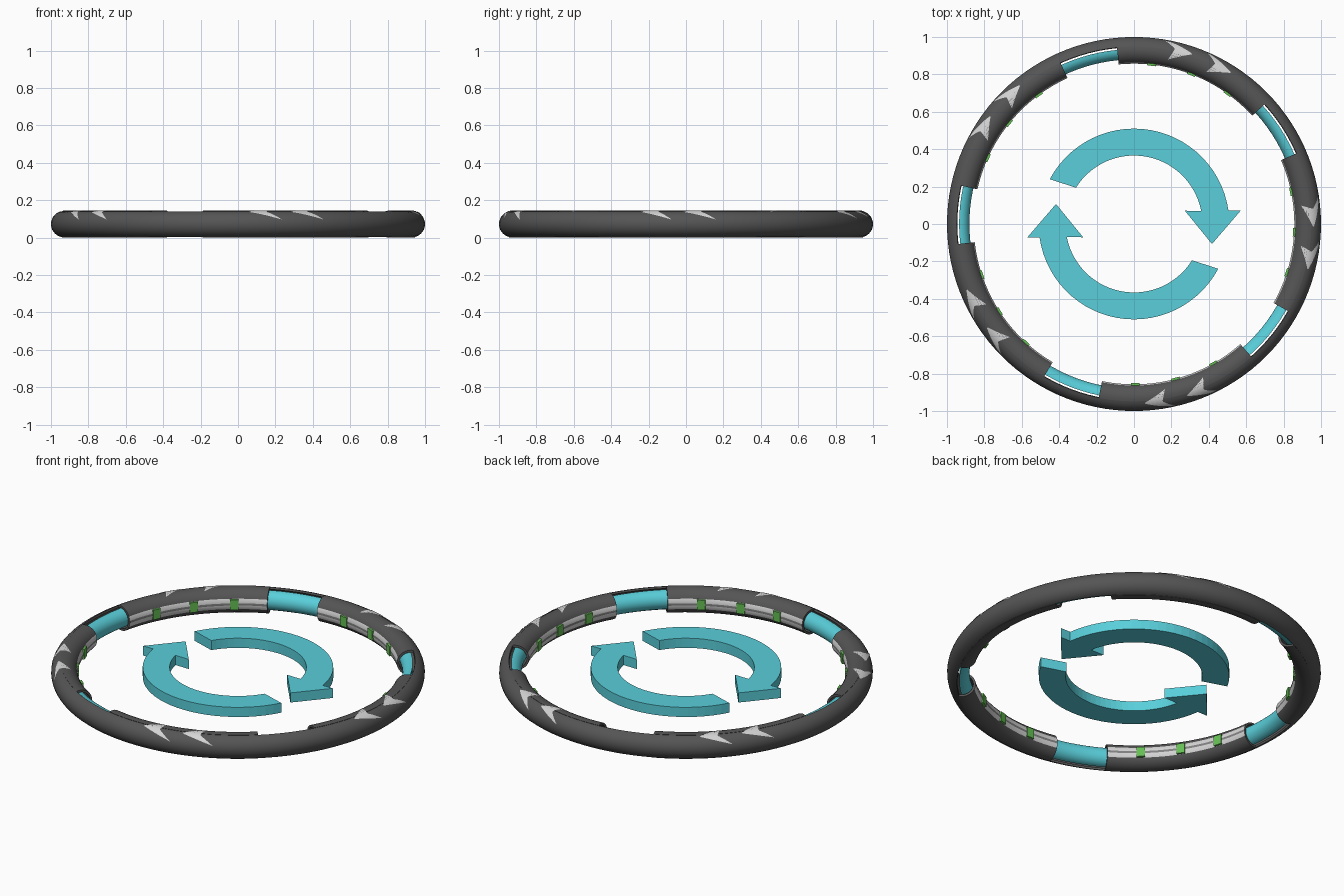
import bpy, bmesh, math
from math import sin, cos, radians, pi

if "Cube" in bpy.data.objects:
    bpy.data.objects.remove(bpy.data.objects["Cube"])

R, ZC = 0.9295, 0.0725          # tube centre line radius and height
SECTORS = [69 - 72 * k for k in range(5)]   # sector centre angles


def material(name, col):
    m = bpy.data.materials.new(name)
    m.diffuse_color = (*col, 1)
    m.use_nodes = True
    m.node_tree.nodes["Principled BSDF"].inputs["Base Color"].default_value = m.diffuse_color
    return m


DARK = material("dark_grey", (0.09, 0.09, 0.09))
LIGHT = material("light_grey", (0.66, 0.66, 0.66))
MID = material("mid_grey", (0.22, 0.22, 0.22))
CYAN = material("cyan", (0.10, 0.62, 0.70))
GREEN = material("green", (0.13, 0.52, 0.09))


def finish(name, bm, mats, smooth=False):
    bmesh.ops.recalc_face_normals(bm, faces=bm.faces)
    me = bpy.data.meshes.new(name)
    bm.to_mesh(me)
    bm.free()
    ob = bpy.data.objects.new(name, me)
    bpy.context.collection.objects.link(ob)
    for m in mats:
        me.materials.append(m)
    if smooth:
        bpy.context.view_layer.objects.active = ob
        ob.select_set(True)
        bpy.ops.object.shade_smooth_by_angle(angle=radians(35))
        ob.select_set(False)
    return ob


def arc(rad, a0, a1, n, centre=R):
    """Cross-section arc; 0 deg points outward, 90 up."""
    return [(centre + rad * cos(radians(a0 + (a1 - a0) * i / n)),
             ZC + rad * sin(radians(a0 + (a1 - a0) * i / n))) for i in range(n + 1)]


def sweep(name, profile, a0, a1, n, mats, rule=lambda j: 0):
    """Revolve a closed profile around z; rule gives material per profile edge."""
    full = a1 - a0 >= 360
    bm = bmesh.new()
    rows = []
    for i in range(n if full else n + 1):
        a = radians(a0 + (a1 - a0) * i / n)
        rows.append([bm.verts.new((r * cos(a), r * sin(a), z)) for r, z in profile])
    m = len(profile)
    for i in range(n):
        p, q = rows[i], rows[(i + 1) % len(rows)]
        for j in range(m):
            k = (j + 1) % m
            f = bm.faces.new((p[j], q[j], q[k], p[k]))
            f.material_index = rule(j)
    if not full:
        bm.faces.new(rows[0])
        bm.faces.new(rows[-1])
    return finish(name, bm, mats, True)


# Continuous outer rail, open towards the middle
sweep("outer_rail", arc(0.0705, -75, 75, 15) + arc(0.058, 75, -75, 15),
      0, 360, 120, [DARK])

# Cyan inner tube showing in the gaps
sweep("inner_tube", arc(0.055, 90, 270, 14, 0.935), 0, 360, 120, [CYAN])


# Inner covers with light bands on the face towards the middle
def band(j):
    a = abs(75 + 10 * j + 5 - 180) if j < 21 else 99
    return 2 if a < 5 else 1 if a < 25 else 0


def chevron(name, tip):
    """Arrowhead plate draped over the top outer side of the tube."""
    bm = bmesh.new()
    rad, n = 0.0735, 20
    rows = []
    for i in range(n + 1):
        phi = 20 + 95 * i / n
        outer = phi < 65
        t = (65 - phi) / 45 if outer else (phi - 65) / 50
        end = 10.5 if outer else 7.5
        lead, trail = end * t, 6 + (end - 6) * t
        row = []
        for s in range(4):
            a = radians(tip + lead + (trail - lead) * s / 3)
            r = R + rad * cos(radians(phi))
            row.append(bm.verts.new((r * cos(a), r * sin(a), ZC + rad * sin(radians(phi)) - 0.001)))
        rows.append(row)
    for p, q in zip(rows, rows[1:]):
        for s in range(3):
            bm.faces.new((p[s], p[s + 1], q[s + 1], q[s]))
    bmesh.ops.remove_doubles(bm, verts=bm.verts, dist=1e-5)
    ob = finish(name, bm, [LIGHT])
    # make sure the plate faces up and out
    if sum(p.normal.z for p in ob.data.polygons) < 0:
        ob.data.flip_normals()


def box(name, ang, r0, r1, w, h, mat):
    bm = bmesh.new()
    bmesh.ops.create_cube(bm, size=1)
    a = radians(ang)
    for v in bm.verts:
        r, t = (r0 + r1) / 2 + v.co.x * (r1 - r0), v.co.y * w
        v.co = (r * cos(a) - t * sin(a), r * sin(a) + t * cos(a), ZC + v.co.z * h)
    finish(name, bm, [mat])


for k, c in enumerate(SECTORS, 1):
    sweep(f"inner_cover_{k}", arc(0.0725, 75, 285, 21) + arc(0.060, 285, 75, 21),
          c - 26.5, c + 26.5, 18, [DARK, LIGHT, MID], band)
    for i, off in enumerate((1.8, -11.9), 1):
        chevron(f"chevron_{k}_{i}", c + off)
    for i, off in enumerate((-14.6, 0, 14.6), 1):
        box(f"green_light_{k}_{i}", c + off, 0.851, 0.872, 0.045, 0.058, GREEN)

# Two curved arrows chasing each other clockwise in the middle
for k, s in enumerate((1, -1), 1):
    n = 28
    out = [(0.51 * cos(a), 0.51 * sin(a)) for a in
           (radians(152 + (8 - 152) * i / n) for i in range(n + 1))]
    inn = [(0.366 * cos(a), 0.366 * sin(a)) for a in
           (radians(11 + (148 - 11) * i / n) for i in range(n + 1))]
    outline = out + [(0.57, 0.071), (0.417, -0.107), (0.272, 0.071)] + inn
    bm = bmesh.new()
    f = bm.faces.new([bm.verts.new((s * x, s * y, 0.045)) for x, y in outline])
    top = bmesh.ops.extrude_face_region(bm, geom=[f], use_keep_orig=True)
    for v in top["geom"]:
        if isinstance(v, bmesh.types.BMVert):
            v.co.z = 0.102
    finish(f"curved_arrow_{k}", bm, [CYAN])
